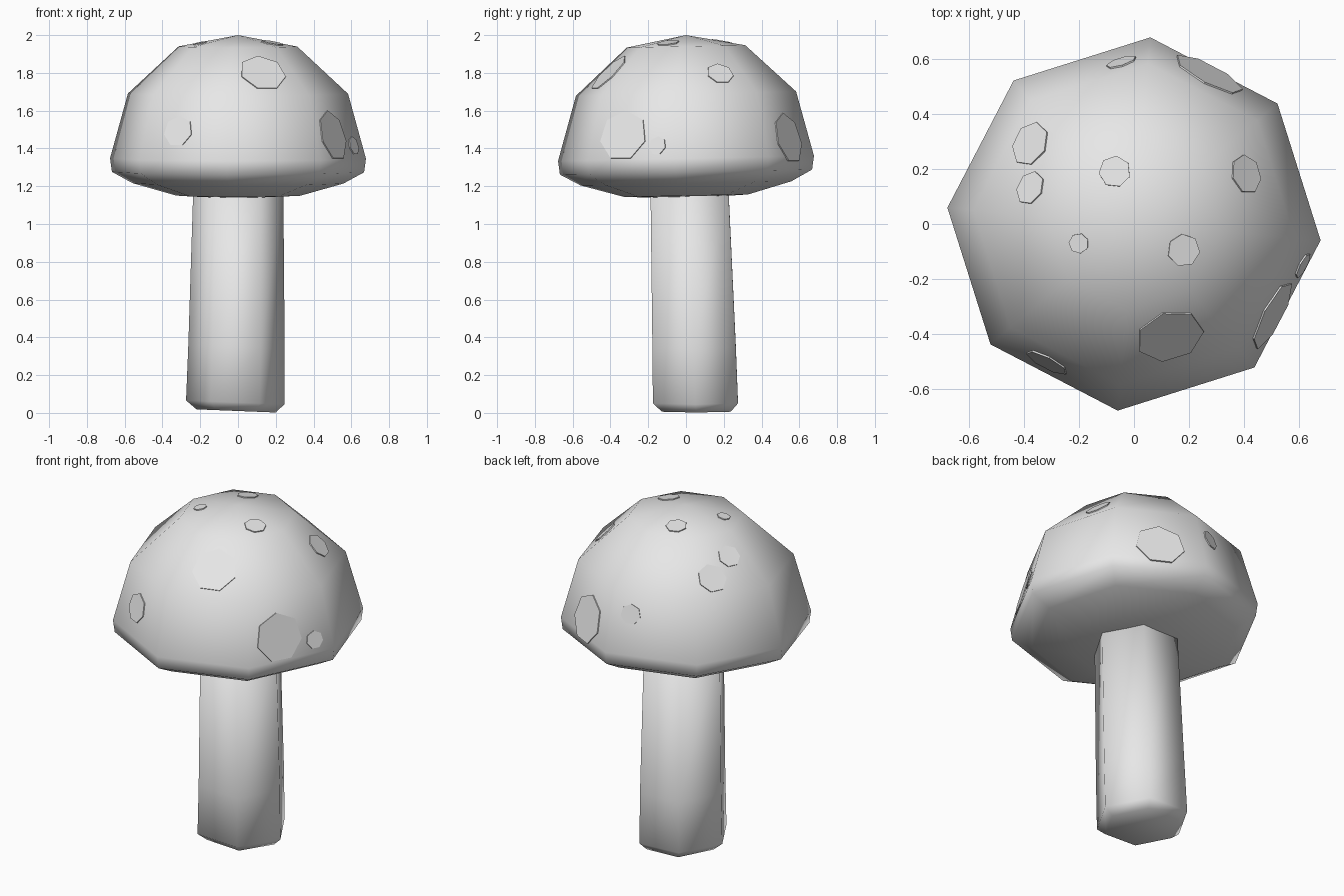
import bpy, bmesh, math
from mathutils import Vector
from mathutils.bvhtree import BVHTree

if "Cube" in bpy.data.objects:
    bpy.data.objects.remove(bpy.data.objects["Cube"], do_unlink=True)

GREY = (0.8, 0.8, 0.8, 1.0)
mat = bpy.data.materials.new("light_grey")
mat.use_nodes = True
mat.diffuse_color = GREY
mat.node_tree.nodes["Principled BSDF"].inputs["Base Color"].default_value = GREY


def make_object(name, bm, smooth):
    mesh = bpy.data.meshes.new(name)
    bmesh.ops.recalc_face_normals(bm, faces=bm.faces)
    for f in bm.faces:
        f.smooth = smooth
    bm.to_mesh(mesh)
    mesh.materials.append(mat)
    obj = bpy.data.objects.new(name, mesh)
    bpy.context.collection.objects.link(obj)
    return obj


def loft(rings, sides, turn, tilt):
    """Stack of polygons (x, y, z, radius); tilt is the slope of z along x and y."""
    bm = bmesh.new()
    loops = []
    for cx, cy, z, r in rings:
        loop = []
        for i in range(sides if r else 1):
            a = turn + math.tau * i / sides
            x, y = cx + r * math.cos(a), cy + r * math.sin(a)
            loop.append(bm.verts.new((x, y, z + tilt[0] * x + tilt[1] * y)))
        loops.append(loop)
    for low, high in zip(loops, loops[1:]):
        for i in range(sides):
            j = (i + 1) % sides
            if len(low) == 1:
                bm.faces.new((low[0], high[j], high[i]))
            elif len(high) == 1:
                bm.faces.new((low[i], low[j], high[0]))
            else:
                bm.faces.new((low[i], low[j], high[j], high[i]))
    for end in (loops[0], loops[-1]):
        if len(end) > 1:
            bm.faces.new(end)
    return bm


# Cap: eight-sided dome with a rounded rim and shallow underside
cap_profile = [(0, 1.135), (0.33, 1.15), (0.56, 1.215), (0.67, 1.275),
               (0.68, 1.347), (0.585, 1.69), (0.315, 1.94), (0, 2.0)]
cap = loft([(0, 0, z, r) for r, z in cap_profile], 8, math.radians(-5), (0, 0.02))
bmesh.ops.recalc_face_normals(cap, faces=cap.faces)
surface = BVHTree.FromBMesh(cap)
make_object("cap", cap, True)

# Stem: six-sided, leaning slightly, with a chamfered foot
stem = loft([(-0.01, 0.055, 0.01, 0.21), (-0.015, 0.05, 0.055, 0.26),
             (-0.008, 0.043, 0.35, 0.255), (0.002, 0.018, 1.2, 0.238)],
            6, 0, (-0.04, 0))
make_object("stem", stem, True)

# Spots: thin seven-sided plates lying on the cap (x, y, radius)
spots = [(0.13, -0.405, 0.125), (-0.315, -0.50, 0.083), (0.50, -0.33, 0.137),
         (0.61, -0.15, 0.05), (0.18, -0.095, 0.06), (-0.07, 0.19, 0.058),
         (-0.20, -0.07, 0.037), (0.405, 0.18, 0.072), (0.27, 0.54, 0.137),
         (-0.045, 0.585, 0.057), (-0.375, 0.29, 0.083), (-0.375, 0.13, 0.063)]
for n, (x, y, r) in enumerate(spots, 1):
    point, normal, _, _ = surface.ray_cast(Vector((x, y, 3)), Vector((0, 0, -1)))
    bm = bmesh.new()
    bmesh.ops.create_cone(bm, cap_ends=True, segments=7, radius1=r, radius2=r, depth=0.008)
    obj = make_object(f"spot_{n}", bm, False)
    obj.location = point + normal * 0.002
    obj.rotation_mode = 'QUATERNION'
    obj.rotation_quaternion = normal.to_track_quat('Z', 'Y')
